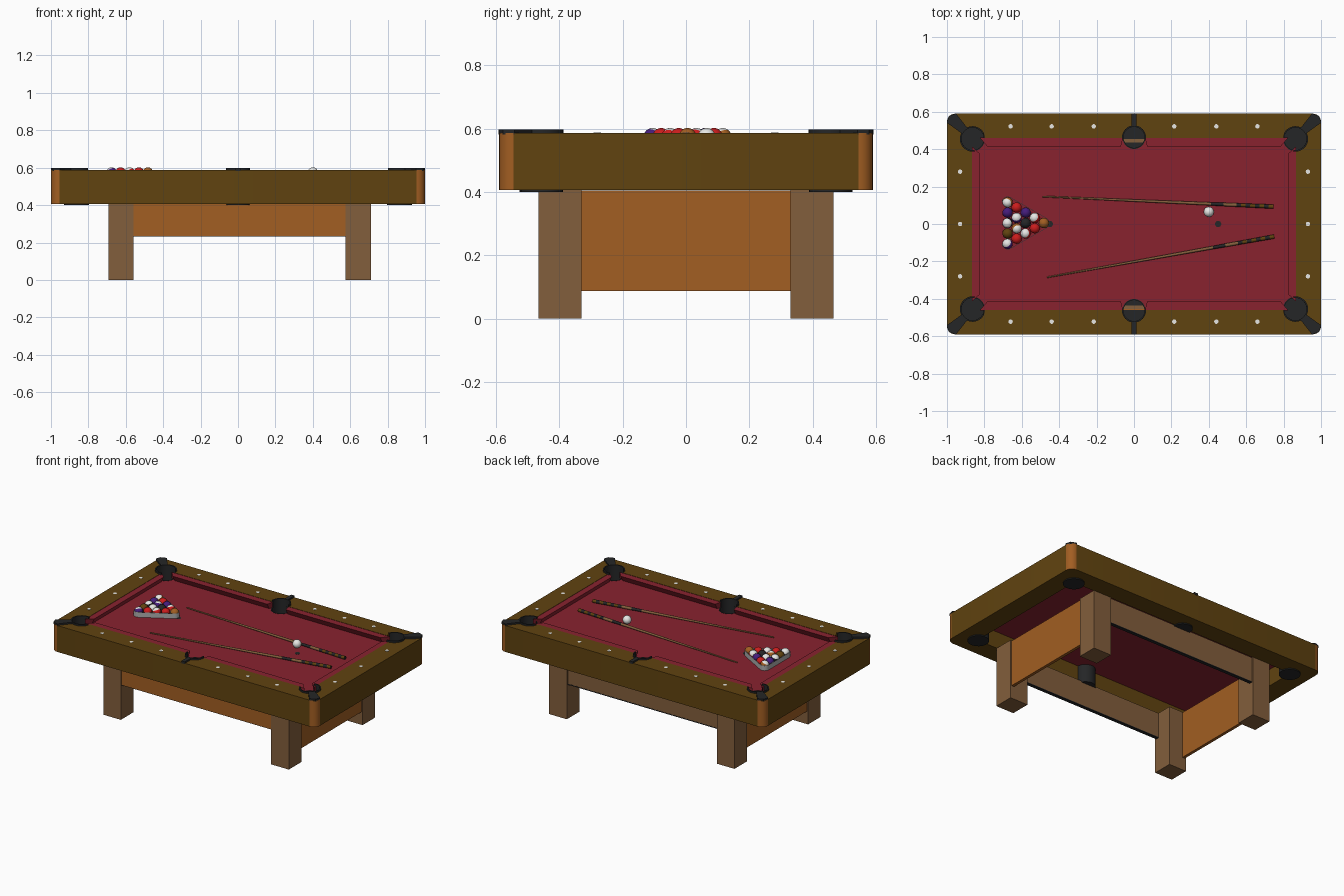
import bpy, bmesh, math, random
from mathutils import Vector

if "Cube" in bpy.data.objects:
    bpy.data.objects.remove(bpy.data.objects["Cube"])

random.seed(4)


def mat(name, r, g, b):
    m = bpy.data.materials.new(name)
    m.diffuse_color = (r, g, b, 1)
    m.use_nodes = True
    m.node_tree.nodes["Principled BSDF"].inputs["Base Color"].default_value = m.diffuse_color
    return m


WOOD = mat("dark oak", .118, .056, .005)
ORANGE = mat("orange wood", .36, .112, .016)
BROWN = mat("leg brown", .225, .112, .045)
CLOTH = mat("red cloth", .25, .016, .028)
BLACK = mat("black", .018, .019, .02)
WHITE = mat("white", .8, .8, .78)
PURPLE = mat("purple", .06, .012, .2)
RED = mat("ball red", .6, .012, .012)
GREY = mat("rack grey", .42, .42, .42)

BED, RAIL, TRIM = .547, .587, .598


def finish(name, bm, mats, smooth=False):
    bmesh.ops.recalc_face_normals(bm, faces=bm.faces)
    me = bpy.data.meshes.new(name)
    bm.to_mesh(me)
    bm.free()
    for m in mats:
        me.materials.append(m)
    ob = bpy.data.objects.new(name, me)
    bpy.context.collection.objects.link(ob)
    if smooth:
        bpy.ops.object.select_all(action='DESELECT')
        ob.select_set(True)
        bpy.context.view_layer.objects.active = ob
        bpy.ops.object.shade_smooth_by_angle(angle=math.radians(35))
    return ob


def prism(name, pts, z0, z1, m, low=None, smooth=False):
    """Vertical prism over an outline; low is an optional different bottom outline."""
    bm = bmesh.new()
    a = [bm.verts.new((x, y, z0)) for x, y in (low or pts)]
    b = [bm.verts.new((x, y, z1)) for x, y in pts]
    bm.faces.new(a)
    bm.faces.new(b)
    n = len(pts)
    for i in range(n):
        j = (i + 1) % n
        bm.faces.new((a[i], a[j], b[j], b[i]))
    return finish(name, bm, [m], smooth)


def box(name, x0, x1, y0, y1, z0, z1, m):
    return prism(name, [(x0, y0), (x1, y0), (x1, y1), (x0, y1)], z0, z1, m)


def arc(cx, cy, r, a0, a1, n):
    return [(cx + r * math.cos(a0 + (a1 - a0) * i / n),
             cy + r * math.sin(a0 + (a1 - a0) * i / n)) for i in range(n + 1)]


def lathe(name, prof, mats, idx=None, seg=24):
    """Turn a (radius, height) profile; idx gives a material per profile segment."""
    bm = bmesh.new()
    rings = [[bm.verts.new((r * math.cos(math.tau * k / seg), r * math.sin(math.tau * k / seg), h))
              for k in range(seg)] for r, h in prof]
    for i in range(len(prof) - 1):
        for k in range(seg):
            l = (k + 1) % seg
            f = bm.faces.new((rings[i][k], rings[i][l], rings[i + 1][l], rings[i + 1][k]))
            f.material_index = idx[i] if idx else 0
    bmesh.ops.remove_doubles(bm, verts=bm.verts, dist=1e-5)
    return finish(name, bm, mats, True)


def cut(ob, cutters):
    bpy.context.view_layer.objects.active = ob
    for c in cutters:
        md = ob.modifiers.new("cut", 'BOOLEAN')
        md.operation, md.solver, md.object = 'DIFFERENCE', 'EXACT', c
        bpy.ops.object.modifier_apply(modifier=md.name)


# Rail frame with rounded corners, and the cloth bed
R = .045
outline = []
for k, (sx, sy) in enumerate([(1, 1), (-1, 1), (-1, -1), (1, -1)]):
    outline += arc(sx * (1 - R), sy * (.59 - R), R, k * math.pi / 2, (k + 1) * math.pi / 2, 6)
frame = prism("rail_frame", outline, .407, RAIL, WOOD, smooth=True)
frame.data.materials.append(ORANGE)
for p in frame.data.polygons:   # rounded corner faces are orange
    if abs(p.normal.z) < .1 and max(abs(p.normal.x), abs(p.normal.y)) < .999:
        p.material_index = 1
bed = box("cloth_bed", -.868, .868, -.463, .463, .522, BED, CLOTH)

pockets = [(sx * .863, sy * .455, .066) for sx in (-1, 1) for sy in (-1, 1)]
pockets += [(0, sy * .463, .062) for sy in (-1, 1)]
opening = box("opening_cutter", -.865, .865, -.46, .46, .3, .7, WOOD)
holes = [prism("hole_cutter", arc(x, y, r - .002, 0, math.tau, 32)[:-1], .35, .7, WOOD)
         for x, y, r in pockets]
cut(frame, [opening] + holes)
cut(bed, holes)
for c in [opening] + holes:
    bpy.data.objects.remove(c)

# Pockets: cup, raised rim on the rail side, casting out to the edge
for x, y, r in pockets:
    w = r - .006
    cup = lathe("pocket_cup", [(0, .4), (r, .4), (r, BED + .001), (w, BED + .001), (w, .406), (0, .406)],
                [BLACK], seg=32)
    cup.location = (x, y, 0)
    a = math.atan2(y, x)
    h = math.radians(128 if x else 95)
    prism("pocket_rim", arc(x, y, r + .002, a - h, a + h, 24) + arc(x, y, w, a + h, a - h, 24),
          BED, TRIM, BLACK, smooth=True)
    sx, sy = (1 if x > 0 else -1), (1 if y > 0 else -1)
    if x:
        shape = [(.892, .515), (.922, .485), (1.001, .542), (.99, .577), (.952, .591)]
    else:
        shape = [(-.013, .52), (.013, .52), (.013, .592), (-.013, .592)]
    prism("pocket_casting", [(sx * u, sy * v) for u, v in shape], RAIL - .005, TRIM, BLACK)

# Cushions with an undercut nose
for s in (-1, 1):
    for t in (-1, 1):
        top = [(.07, .415), (.785, .415), (.825, .462), (.058, .462)]
        low = [(.07, .437), (.785, .437), (.825, .462), (.058, .462)]
        prism("long_cushion", [(s * u, t * v) for u, v in top], BED - .002, RAIL - .002, CLOTH,
              [(s * u, t * v) for u, v in low])
    top = [(.823, -.375), (.823, .375), (.867, .415), (.867, -.415)]
    low = [(.843, -.375), (.843, .375), (.867, .415), (.867, -.415)]
    prism("end_cushion", [(s * u, v) for u, v in top], BED - .002, RAIL - .002, CLOTH,
          [(s * u, v) for u, v in low])

# Rail sight dots and table spots
dots = [(s * x, t * .522) for s in (-1, 1) for t in (-1, 1) for x in (.215, .44, .66)]
dots += [(s * .93, y) for s in (-1, 1) for y in (-.28, 0, .28)]
for x, y in dots:
    prism("rail_sight", arc(x, y, .012, 0, math.tau, 10)[:-1], RAIL - .002, RAIL + .001, WHITE)
for x in (-.45, .45):
    prism("table_spot", arc(x, 0, .017, 0, math.tau, 16)[:-1], BED - .001, BED + .001, BLACK)

# Legs and apron panels
for x0, x1 in ((-.692, -.56), (.575, .71)):
    for s in (-1, 1):
        box("leg", x0, x1, min(s * .33, s * .465), max(s * .33, s * .465), 0, .408, BROWN)
    xo = x0 + .008 if x0 < 0 else x1 - .028
    box("end_panel", xo, xo + .02, -.332, .332, .088, .404, ORANGE)
for name, y in (("front_panel", -.455), ("back_panel", .435)):
    box(name, -.562, .577, y, y + .02, .238, .408, BROWN)
    box(name + "_strip", -.562, .577, y - .001, y + .021, .233, .239, BLACK)
box("front_panel_face", -.562, .577, -.459, -.454, .236, .408, ORANGE)


# Balls: solid, or white with a coloured belt
BR = .0275


def ball(x, y, m, stripe=False):
    bm = bmesh.new()
    bmesh.ops.create_uvsphere(bm, u_segments=20, v_segments=14, radius=BR)
    for f in bm.faces:
        f.material_index = int(stripe and abs(f.calc_center_median().z) < BR * .45)
    ob = finish("ball", bm, [WHITE, m] if stripe else [m], True)
    ob.location = (x, y, BED + BR)
    if stripe:
        ob.rotation_euler = (random.uniform(-.6, .6), random.uniform(-.6, .6), 0)


rack = [[(ORANGE, 0)], [(RED, 1), (RED, 0)], [(PURPLE, 0), (BLACK, 0), (RED, 1)],
        [(RED, 0), (PURPLE, 1), (ORANGE, 1), (RED, 0)],
        [(ORANGE, 1), (PURPLE, 0), (BLACK, 1), (WOOD, 0), (PURPLE, 1)]]
for i, row in enumerate(rack):
    for j, (m, stripe) in enumerate(row):
        ball(-.482 - i * .0485, .005 + (i / 2 - j) * .0555, m, bool(stripe))
ball(.4, .065, WHITE)

# Thin triangular rack around the balls
corners = [(-.482, .005, 0), (-.676, .116, 120), (-.676, -.106, 240)]


def loop(r):
    pts = []
    for x, y, d in corners:
        pts += arc(x, y, r, math.radians(d - 60), math.radians(d + 60), 6)
    return pts


bm = bmesh.new()
rings = [[bm.verts.new((x, y, z)) for x, y in loop(r)]
         for r, z in ((.031, BED), (.031, BED + .034), (.0285, BED + .034), (.0285, BED))]
n = len(rings[0])
for i in range(4):
    for k in range(n):
        p, q, l = rings[i], rings[(i + 1) % 4], (k + 1) % n
        bm.faces.new((p[k], p[l], q[l], q[k]))
finish("ball_rack", bm, [GREY], True)

# Cues: brown shaft, black joint, oak butt with black bands
for tip, butt in (((-.49, .147), (.745, .093)), ((-.465, -.285), (.75, -.067))):
    a, b = Vector((*tip, BED + .005)), Vector((*butt, BED + .012))
    L = (b - a).length
    prof, idx = [(0, 0), (.004, 0), (.0085, L * .73), (.0095, L * .785), (.0098, L * .84)], [0, 0, 1, 0]
    for k in range(8):
        prof.append((.0098 + .0002 * k, L * (.84 + .02 * (k + 1))))
        idx.append(2 if k % 2 else 1)
    prof.append((0, L))
    idx.append(1)
    cue = lathe("cue", prof, [BROWN, BLACK, WOOD], idx, 12)
    cue.location = a
    cue.rotation_euler = (b - a).to_track_quat('Z', 'Y').to_euler()
